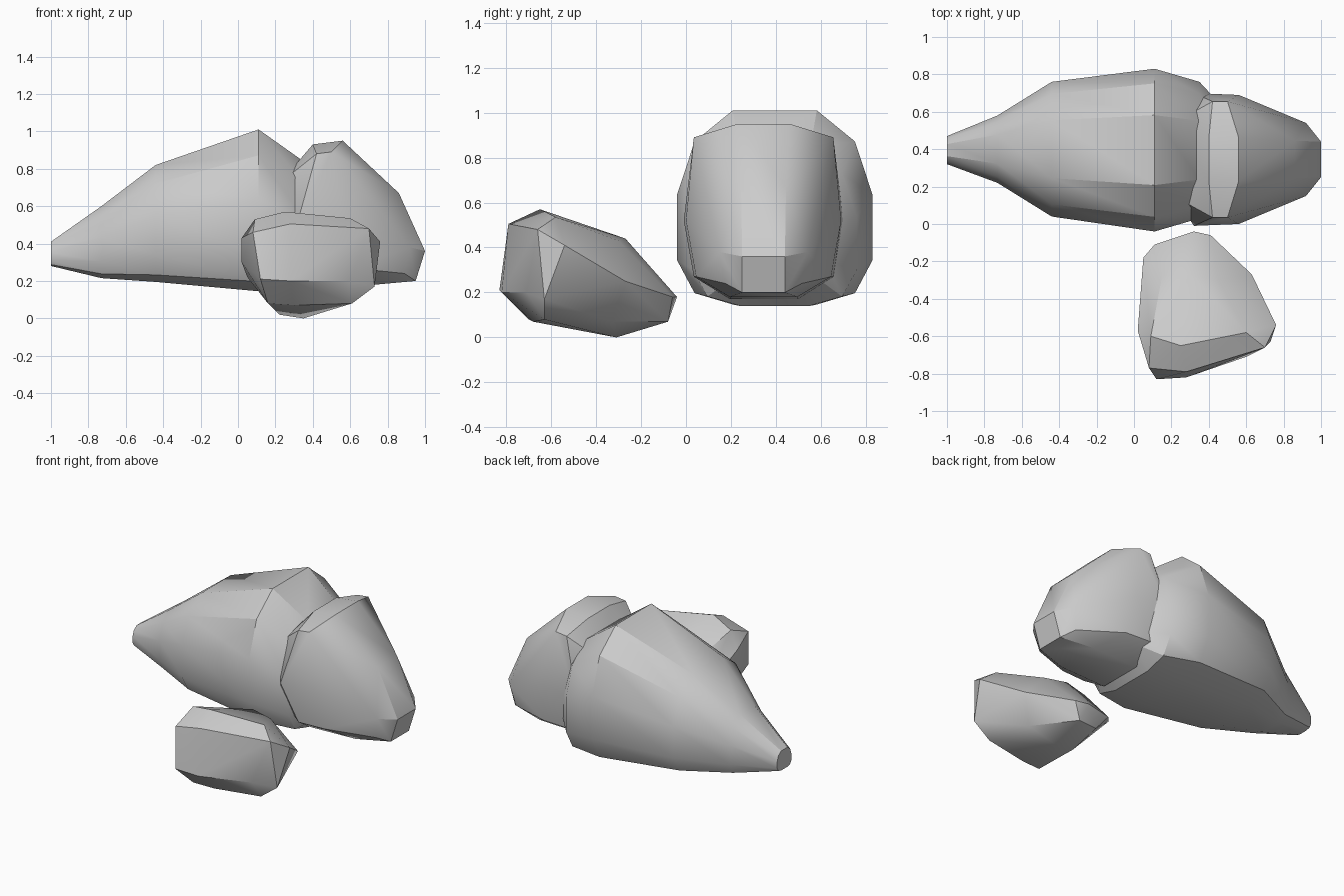
import bpy, bmesh, math

if "Cube" in bpy.data.objects:
    bpy.data.objects.remove(bpy.data.objects["Cube"])


def finish(bm, name):
    bmesh.ops.recalc_face_normals(bm, faces=bm.faces)
    me = bpy.data.meshes.new(name)
    bm.to_mesh(me)
    bm.free()
    ob = bpy.data.objects.new(name, me)
    bpy.context.collection.objects.link(ob)
    bpy.ops.object.select_all(action='DESELECT')
    ob.select_set(True)
    bpy.context.view_layer.objects.active = ob
    bpy.ops.object.shade_smooth_by_angle(angle=math.radians(32))
    return ob


def hull_rock(name, pts):
    bm = bmesh.new()
    for p in pts:
        bm.verts.new(p)
    res = bmesh.ops.convex_hull(bm, input=bm.verts)
    loose = [v for v in bm.verts if not v.link_faces]
    bmesh.ops.delete(bm, geom=loose, context='VERTS')
    bmesh.ops.dissolve_limit(bm, angle_limit=math.radians(3), verts=bm.verts, edges=bm.edges)
    return finish(bm, name)


def loft_rock(name, section, stations):
    bm = bmesh.new()
    rings = []
    for x, y0, y1, z0, z1 in stations:
        yc, yh, zc, zh = (y0 + y1) / 2, (y1 - y0) / 2, (z0 + z1) / 2, (z1 - z0) / 2
        rings.append([bm.verts.new((x, yc + a * yh, zc + b * zh)) for a, b in section])
    n = len(section)
    for r, s in zip(rings, rings[1:]):
        for i in range(n):
            j = (i + 1) % n
            bm.faces.new((r[i], r[j], s[j], s[i]))
    bm.faces.new(rings[0])
    bm.faces.new(rings[-1])
    return finish(bm, name)


# Large boulder: chamfered cross-section swept from the pointed tail
half = [(.42, -1), (.82, -.88), (1, -.54), (1, .13), (.82, .68), (.43, 1)]
section = half + [(-a, b) for a, b in reversed(half)]
loft_rock("large_boulder", section, [
    (-1.00, .32, .47, .28, .41),
    (-.73, .22, .58, .215, .60),
    (-.44, .04, .76, .195, .82),
    (.11, -.04, .83, .145, 1.01),
    (.35, .03, .76, .14, .84),
    (.48, .17, .62, .24, .68)])

# Medium boulder: symmetric about y = 0.345
side = [
    (1.0, .095, .36), (.92, .195, .38), (.95, .095, .20), (.89, .17, .24),
    (.86, .10, .67), (.56, .115, .95), (.40, .115, .93),
    (.42, .31, .88), (.50, .31, .89), (.56, .345, .52), (.32, .355, .52),
    (.42, .31, .27), (.60, .30, .27), (.73, .15, .18), (.40, .15, .17),
    (.22, .20, .35), (.22, .20, .72)]
hull_rock("medium_boulder", [(x, .345 + s * d, z) for x, d, z in side for s in (-1, 1)])

# Small boulder in front
hull_rock("small_boulder", [
    (.08, -.77, .46), (.28, -.79, .505), (.70, -.66, .48), (.76, -.54, .41),
    (.12, -.83, .21), (.28, -.82, .20), (.60, -.71, .20), (.73, -.63, .17),
    (.16, -.70, .08), (.30, -.68, .07), (.61, -.63, .08),
    (.22, -.31, .02), (.35, -.31, 0), (.55, -.33, .07),
    (.09, -.60, .53), (.25, -.65, .57), (.60, -.58, .535),
    (.15, -.28, .41), (.30, -.27, .44), (.45, -.30, .43),
    (.02, -.57, .30), (.02, -.57, .43), (.05, -.18, .22),
    (.11, -.11, .20), (.32, -.04, .18), (.41, -.06, .18), (.63, -.27, .25),
    (.20, -.12, .09), (.36, -.08, .07)])
